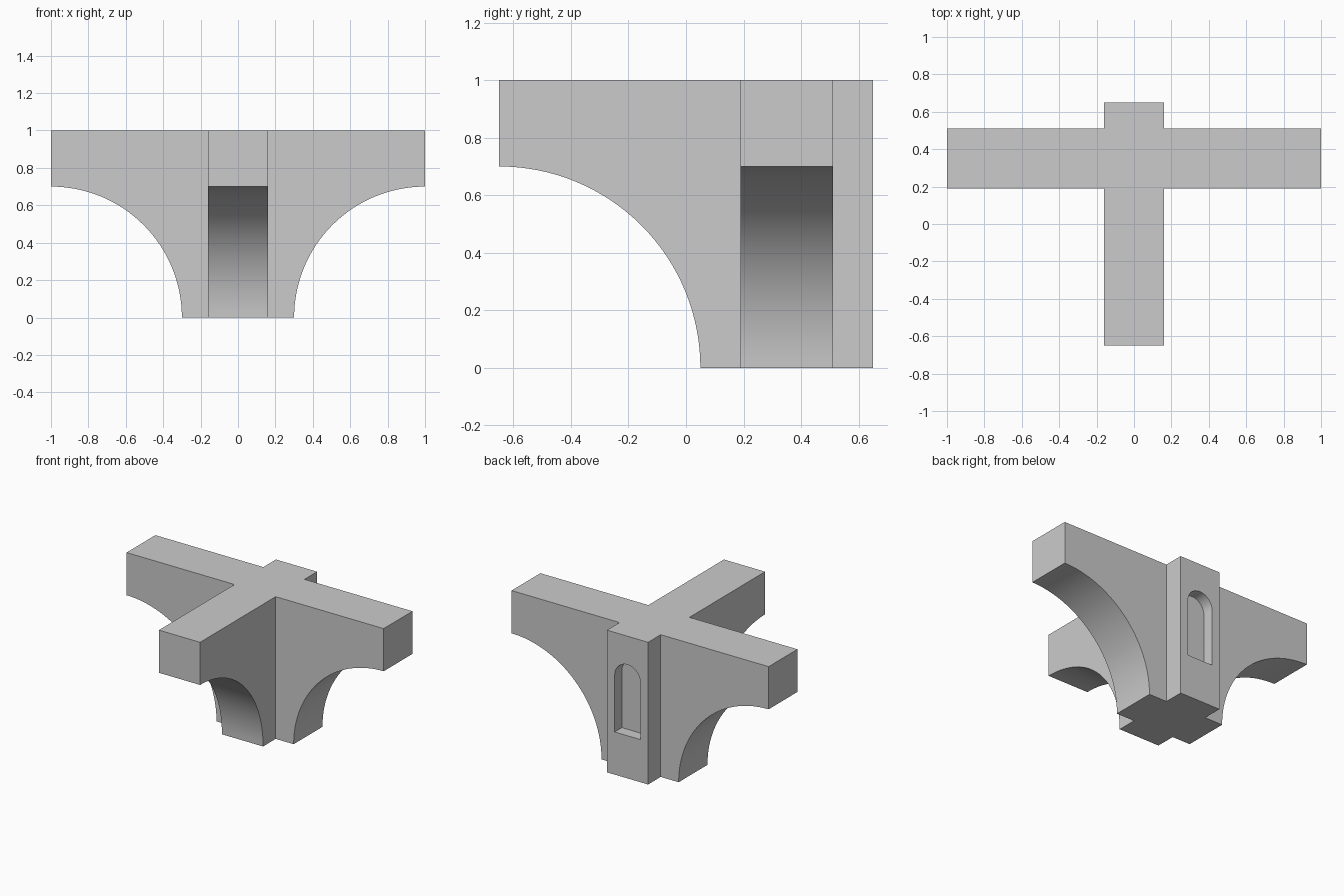
import bpy, bmesh
from math import sin, cos, pi, radians
from mathutils import Vector

if "Cube" in bpy.data.objects:
    bpy.data.objects.remove(bpy.data.objects["Cube"])

R = 0.70      # arch radius
H = 0.16      # half thickness of each arm
SEG = 32


def arc(cu, cv, r, a0, a1, n=SEG):
    return [(cu + r * cos(radians(a0 + (a1 - a0) * i / n)),
             cv + r * sin(radians(a0 + (a1 - a0) * i / n))) for i in range(n + 1)]


def prism(name, profile, axis, lo, hi):
    """Extrude a (horizontal, z) profile along the x or y axis from lo to hi."""
    def at(u, v):
        return (u, lo, v) if axis == 'Y' else (lo, u, v)
    bm = bmesh.new()
    face = bm.faces.new([bm.verts.new(at(u, v)) for u, v in profile])
    out = bmesh.ops.extrude_face_region(bm, geom=[face])['geom']
    d = Vector((0, hi - lo, 0)) if axis == 'Y' else Vector((hi - lo, 0, 0))
    bmesh.ops.translate(bm, vec=d, verts=[g for g in out if isinstance(g, bmesh.types.BMVert)])
    bmesh.ops.recalc_face_normals(bm, faces=bm.faces)
    me = bpy.data.meshes.new(name)
    bm.to_mesh(me)
    bm.free()
    ob = bpy.data.objects.new(name, me)
    bpy.context.collection.objects.link(ob)
    return ob


def boolean(target, tool, op):
    m = target.modifiers.new(op.lower(), 'BOOLEAN')
    m.operation, m.object, m.solver = op, tool, 'EXACT'
    bpy.context.view_layer.objects.active = target
    bpy.ops.object.modifier_apply(modifier=m.name)
    bpy.data.objects.remove(tool)


# side arms: half arch left and right of the pier
side = arc(-1, 0, R, 90, 0) + arc(1, 0, R, 180, 90) + [(1, 1), (-1, 1)]
vault = prism("arched_pier", side, 'Y', 0.19, 0.51)

# front arm: one half arch, with the pier's buttress running out at the back
front = arc(-0.65, 0, R, 90, 0) + [(0.65, 0), (0.65, 1), (-0.65, 1)]
boolean(vault, prism("front_arm", front, 'X', -H, H), 'UNION')

# round-topped niche in the back face
niche = [(-0.10, 0.30), (0.10, 0.30)] + arc(0, 0.70, 0.10, 0, 180, 16)
boolean(vault, prism("niche_cutter", niche, 'Y', 0.57, 0.75), 'DIFFERENCE')

# smooth arches, crisp edges
bpy.ops.object.select_all(action='DESELECT')
vault.select_set(True)
bpy.context.view_layer.objects.active = vault
bpy.ops.object.shade_smooth_by_angle(angle=radians(30))
